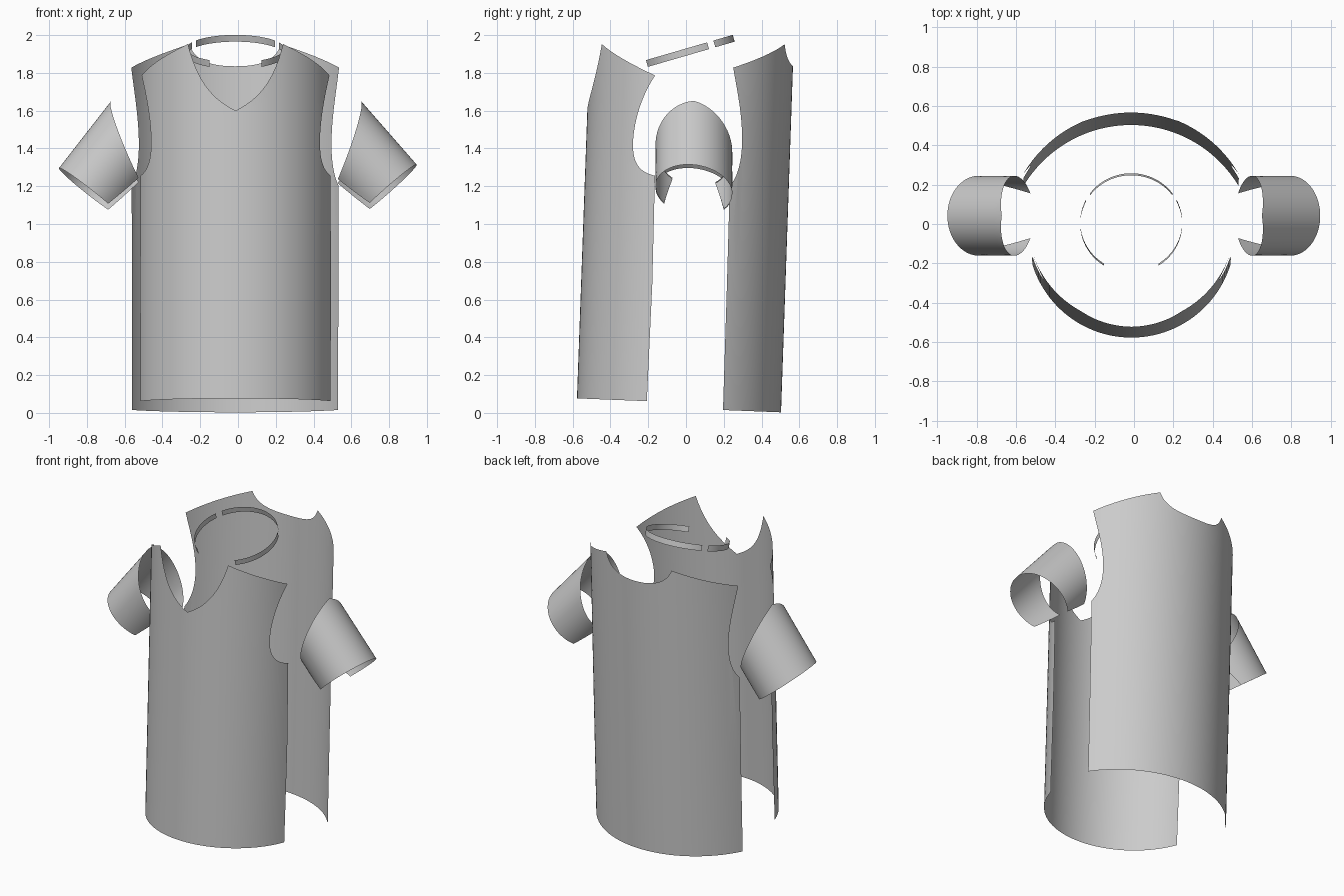
import bpy, bmesh
from math import sin, cos, asin, radians, sqrt, pi
from mathutils import Vector
from mathutils.geometry import interpolate_bezier

if "Cube" in bpy.data.objects:
    bpy.data.objects.remove(bpy.data.objects["Cube"])


def finish(bm, name):
    bmesh.ops.recalc_face_normals(bm, faces=bm.faces)
    me = bpy.data.meshes.new(name)
    bm.to_mesh(me)
    bm.free()
    for p in me.polygons:
        p.use_smooth = True
    ob = bpy.data.objects.new(name, me)
    bpy.context.collection.objects.link(ob)
    return ob


def curve(*segments, n=14):
    """Chain of cubic bezier segments in the (x, z) pattern plane."""
    pts = []
    for seg in segments:
        p = interpolate_bezier(*[Vector((x, z, 0)) for x, z in seg], n)
        pts += p if not pts else p[1:]
    return [(p.x, p.y) for p in pts]


def panel(name, half, radius, side, y0, slope, cx):
    """Cut a mirrored flat outline, slice it in columns and bend it round."""
    outline = half + [(-x, z) for x, z in reversed(half) if x > 1e-5]
    bm = bmesh.new()
    vs = [bm.verts.new((asin(x / radius), 0, z)) for x, z in outline]
    es = [bm.edges.new((vs[i], vs[(i + 1) % len(vs)])) for i in range(len(vs))]
    bmesh.ops.triangle_fill(bm, edges=es, use_beauty=True, normal=(0, -1, 0))
    amax = max(v.co.x for v in bm.verts)
    for i in range(1, 48):
        a = amax * (2 * i / 48 - 1)
        bmesh.ops.bisect_plane(bm, geom=bm.verts[:] + bm.edges[:] + bm.faces[:],
                               plane_co=(a, 0, 0), plane_no=(1, 0, 0), dist=1e-5)
    for v in bm.verts:
        a, z = v.co.x, v.co.z
        off = side * radius * (cos(a) - 1)
        v.co = (cx + radius * sin(a), y0 + slope * z + off, z - 0.04 * off)
    return finish(bm, name)


def sheet(name, fn, nu, nv):
    """Grid surface from fn(u, v) with u, v in 0..1."""
    bm = bmesh.new()
    g = [[bm.verts.new(fn(i / nu, j / nv)) for j in range(nv + 1)]
         for i in range(nu + 1)]
    for i in range(nu):
        for j in range(nv):
            bm.faces.new((g[i][j], g[i + 1][j], g[i + 1][j + 1], g[i][j + 1]))
    return finish(bm, name)


# Front panel with V neck
front = [(0.503, 0.077), (0.505, 0.7)]
front += curve([(0.503, 1.27), (0.455, 1.30), (0.445, 1.38), (0.447, 1.46)],
               [(0.447, 1.46), (0.450, 1.58), (0.475, 1.70), (0.497, 1.80)])
front += curve([(0.252, 1.955), (0.20, 1.75), (0.12, 1.66), (0, 1.60)])
front[-1] = (0, 1.60)
panel("front_panel", front, 0.527, -1, -0.58, 0.036, -0.013)

# Back panel with shallow round neck
back = [(0.545, 0.003), (0.546, 0.6)]
back += curve([(0.548, 1.19), (0.522, 1.24), (0.508, 1.33), (0.510, 1.43)],
              [(0.510, 1.43), (0.512, 1.56), (0.535, 1.69), (0.550, 1.815)])
back += curve([(0.243, 1.95), (0.215, 1.87), (0.15, 1.835), (0, 1.835)])
panel("back_panel", back, 0.637, 1, 0.503, 0.0345, -0.015)


# Sleeves: open tubes with a bell-shaped cap edge
def sleeve(name, sx, top, angle):
    ax = Vector((cos(angle), 0, -sin(angle)))
    up = Vector((sin(angle), 0, cos(angle)))
    r, yc = 0.203, 0.042

    def fn(u, v):
        t = 2 * u - 1
        k = abs(t)
        cap = 0.24 * (0.5 * k + 0.5 * (0.5 - 0.5 * cos(pi * k)))
        s = cap + (0.45 - cap) * v
        th = radians(146 - 17 * v) * t
        p = Vector((top[0], 0, top[1])) + ax * s + up * r * (cos(th) - 1)
        y = r * sin(th)
        return sx * p.x, yc + y, p.z - 0.1 * y
    return sheet(name, fn, 48, 8)


sleeve("right_sleeve", 1, (0.65, 1.652), radians(48.8))
sleeve("left_sleeve", -1, (0.672, 1.65), radians(52.1))


# Collar bands on one tilted ring
def band(name, a0, a1):
    tilt = radians(16.2)

    def fn(u, v):
        a = radians(a0 + (a1 - a0) * u)
        h = 0.037 * (v - 0.5)
        y = 0.259 * sin(a)
        return (-0.014 + 0.259 * cos(a), 0.004 + y * cos(tilt) - h * sin(tilt),
                1.911 + y * sin(tilt) + h * cos(tilt))
    return sheet(name, fn, 32, 2)


band("collar_back", 36, 144)
band("collar_front_right", -58, 27)
band("collar_front_left", 153, 238)
